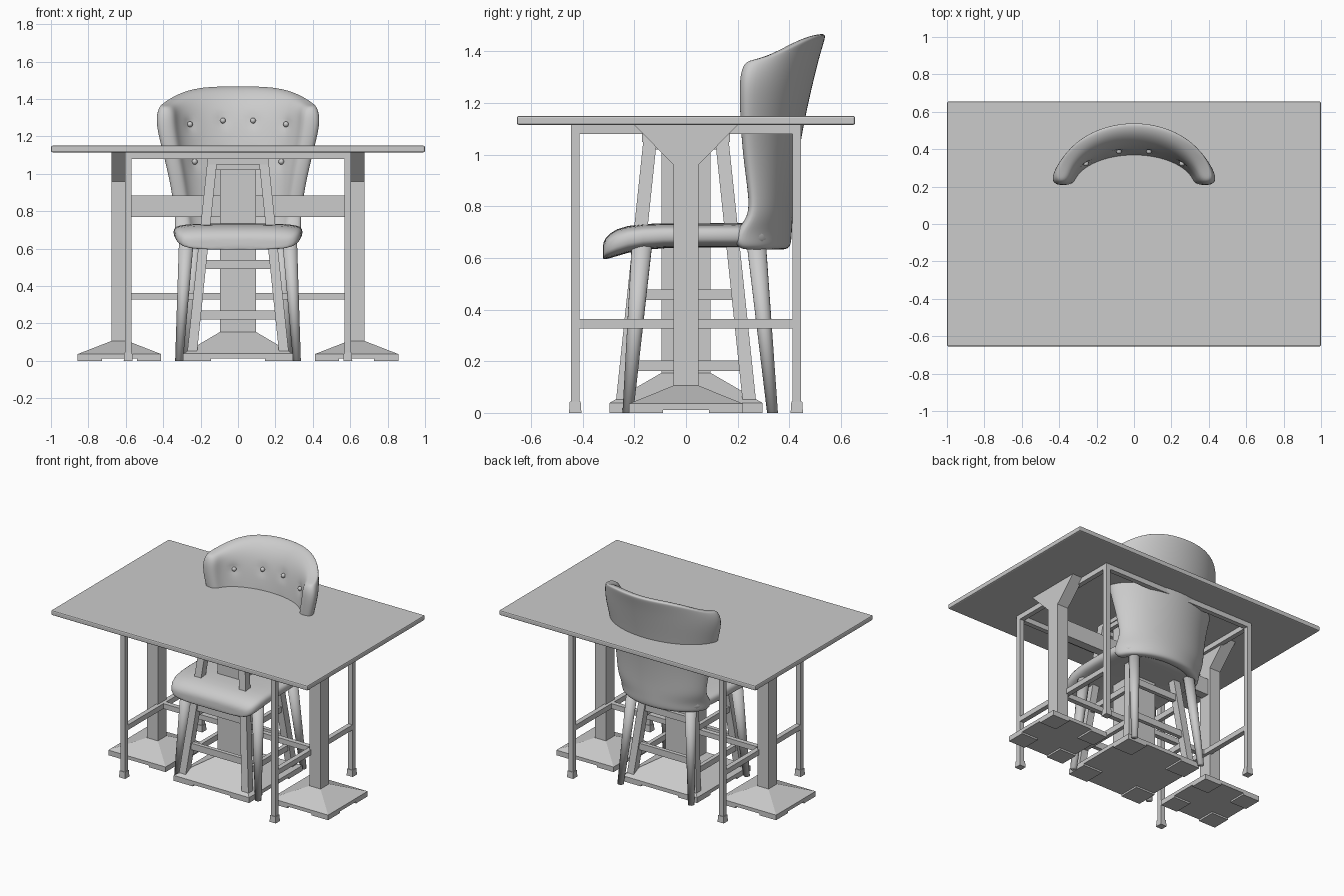
import bpy, bmesh
from math import sin, cos, pi, radians
from mathutils import Vector
from mathutils.bvhtree import BVHTree

if "Cube" in bpy.data.objects:
    bpy.data.objects.remove(bpy.data.objects["Cube"])


def loft(name, rings, caps=None, smooth=False, subsurf=0):
    """Skin a list of equal-length closed rings; caps are index tuples into a ring."""
    n = len(rings[0])
    verts = [p for r in rings for p in r]
    faces = [(k * n + i, k * n + (i + 1) % n, (k + 1) * n + (i + 1) % n, (k + 1) * n + i)
             for k in range(len(rings) - 1) for i in range(n)]
    last = (len(rings) - 1) * n
    for c in caps or [tuple(range(n))]:
        faces.append(tuple(reversed(c)))
        faces.append(tuple(last + i for i in c))
    me = bpy.data.meshes.new(name)
    me.from_pydata(verts, [], faces)
    bm = bmesh.new()
    bm.from_mesh(me)
    bmesh.ops.recalc_face_normals(bm, faces=bm.faces)
    bm.to_mesh(me)
    bm.free()
    ob = bpy.data.objects.new(name, me)
    bpy.context.collection.objects.link(ob)
    if subsurf:
        m = ob.modifiers.new("subsurf", 'SUBSURF')
        m.levels = m.render_levels = subsurf
    if smooth:
        me.shade_smooth()
    return ob


def rect(cx, cy, hx, hy, z):
    return [(cx - hx, cy - hy, z), (cx + hx, cy - hy, z), (cx + hx, cy + hy, z), (cx - hx, cy + hy, z)]


def circle(cx, cy, r, z, n=20):
    return [(cx + r * cos(2 * pi * i / n), cy + r * sin(2 * pi * i / n), z) for i in range(n)]


def box(name, x0, x1, y0, y1, z0, z1):
    cx, cy, hx, hy = (x0 + x1) / 2, (y0 + y1) / 2, (x1 - x0) / 2, (y1 - y0) / 2
    return loft(name, [rect(cx, cy, hx, hy, z0), rect(cx, cy, hx, hy, z1)])


SIDES = (-1, 1)
CORNERS = [(sx, sy) for sx in SIDES for sy in SIDES]

# Tabletop
top = box("tabletop", -1, 1, -.655, .655, 1.115, 1.15)
bev = top.modifiers.new("bevel", 'BEVEL')
bev.width, bev.segments = .008, 2

# Pedestals: plate, pyramid, column, with corner pads underneath
def pedestal(name, cx, profile, pad):
    loft(name, [rect(cx, 0, hx, hy, z) for hx, hy, z in profile])
    hx, hy, _ = profile[0]
    for sx, sy in CORNERS:
        px, py = cx + sx * (hx - pad), sy * (hy - pad)
        box(name + "_pad", px - pad, px + pad, py - pad, py + pad, 0, .014)

for s in SIDES:
    pedestal("side_column", s * .634, [(.223, .22, .012), (.223, .22, .036), (.043, .048, .106),
                                       (.043, .048, .96), (.043, .2, 1.115)], .065)
pedestal("centre_column", 0, [(.294, .297, .012), (.294, .297, .038), (.095, .095, .155),
                              (.095, .095, 1.1)], .075)
box("column_beam", -.6, .6, -.03, .03, .77, .885)

# Thin tube frame: legs, feet, top rails and H stretcher
FX, FY, T = .587, .429, .017
for sx, sy in CORNERS:
    x, y = sx * FX, sy * FY
    box("frame_leg", x - T, x + T, y - T, y + T, .04, 1.115)
    loft("frame_foot", [rect(x, y, .024, .024, 0), rect(x, y, .021, .021, .045)])
for s in SIDES:
    box("frame_top_rail_long", -FX, FX, s * FY - T, s * FY + T, 1.08, 1.115)
    box("frame_top_rail_short", s * FX - T, s * FX + T, -FY, FY, 1.08, 1.115)
    box("frame_side_stretcher", s * FX - T, s * FX + T, -FY, FY, .327, .363)
box("frame_cross_stretcher", -FX, FX, -T, T, .327, .363)

# Tall stool: splayed square legs, rungs and top board
def splay(z):
    return .25 - .105 * z

for sx, sy in CORNERS:
    loft("stool_leg", [rect(sx * splay(z), sy * splay(z), .026, .026, z) for z in (.02, 1.08)])
for s in SIDES:
    for z in (.245, .515, 1.05):
        d, h = splay(z), .023 if z < 1 else .03
        box("stool_rung_x", -d, d, s * d - .014, s * d + .014, z - h, z + h)
    for z in (.183, .458, 1.05):
        d, h = splay(z), .02 if z < 1 else .03
        box("stool_rung_y", s * d - .014, s * d + .014, -d, d, z - h, z + h)
box("stool_top", -.16, .16, -.17, .17, 1.05, 1.08)

# Chair legs
for s in SIDES:
    loft("chair_front_leg", [circle(s * .315, -.225, .021, 0), circle(s * .275, -.17, .04, .66)], smooth=True)
    loft("chair_back_leg", [circle(s * .275, .335, .021, 0), circle(s * .225, .27, .038, .68)], smooth=True)

# Chair seat: rounded sections along y, front rolling down
def seat_ring(y, w, z0, z1, n=20):
    def p(c):
        return abs(c) ** .5 * (1 if c > 0 else -1)
    return [(w * p(cos(a)), y, (z0 + z1) / 2 + (z1 - z0) / 2 * p(sin(a)))
            for a in (2 * pi * (i + .5) / n for i in range(n))]

loft("chair_seat", [seat_ring(*r) for r in (
    (-.322, .24, .596, .645), (-.318, .30, .592, .675), (-.275, .335, .604, .715), (-.18, .347, .635, .735),
    (0, .348, .64, .735), (.2, .345, .64, .735), (.3, .31, .64, .735), (.36, .22, .64, .735))],
    smooth=True, subsurf=1)

# Chair back: crescent rings of height, half width, outer y, end y, thickness, end drop
ROWS = [(.632, .325, .40, .20, .05, 0), (.66, .345, .41, .17, .085, 0), (.70, .348, .412, .172, .09, 0),
        (.76, .348, .415, .235, .08, 0), (.85, .357, .42, .23, .08, 0), (1.0, .385, .437, .205, .085, 0),
        (1.15, .425, .465, .192, .095, .0), (1.28, .452, .495, .187, .105, .02), (1.38, .448, .52, .19, .10, .06),
        (1.445, .43, .54, .205, .07, .09), (1.468, .415, .545, .225, .03, .105)]
N = 13

def back_ring(z, w, c, e, t, drop):
    angles = [radians(-86 + 172 * i / (N - 1)) for i in range(N)]
    def arc(w, c):
        return [(w * sin(a), e + (c - e) * cos(a), z - drop * abs(sin(a)) ** 4) for a in angles]
    return arc(w, c) + arc(w - t, c - t)[::-1]

cage = loft("chair_back", [back_ring(*r) for r in ROWS],
            caps=[(i, i + 1, 2 * N - 2 - i, 2 * N - 1 - i) for i in range(N - 1)], smooth=True, subsurf=2)
deps = bpy.context.evaluated_depsgraph_get()
mesh = bpy.data.meshes.new_from_object(cage.evaluated_get(deps))
cage.modifiers.clear()
cage.data = mesh

# Tufted buttons with dimples on the inner face
tree = BVHTree.FromPolygons([v.co for v in mesh.vertices], [p.vertices[:] for p in mesh.polygons])
for x, z in [(-.255, 1.265), (-.08, 1.285), (.08, 1.285), (.255, 1.265),
             (-.23, 1.065), (-.08, 1.08), (.08, 1.08), (.23, 1.065)]:
    hit, normal, _, _ = tree.ray_cast(Vector((x, -1, z)), Vector((0, 1, 0)))
    if hit is None:
        continue
    for v in mesh.vertices:
        d = (v.co - hit).length
        if d < .06:
            v.co -= normal * .014 * (1 - d / .06) ** 2
    bpy.ops.mesh.primitive_uv_sphere_add(segments=12, ring_count=8, radius=.015, location=hit - normal * .003)
    bpy.context.object.name = "back_button"
    bpy.ops.object.shade_smooth()
